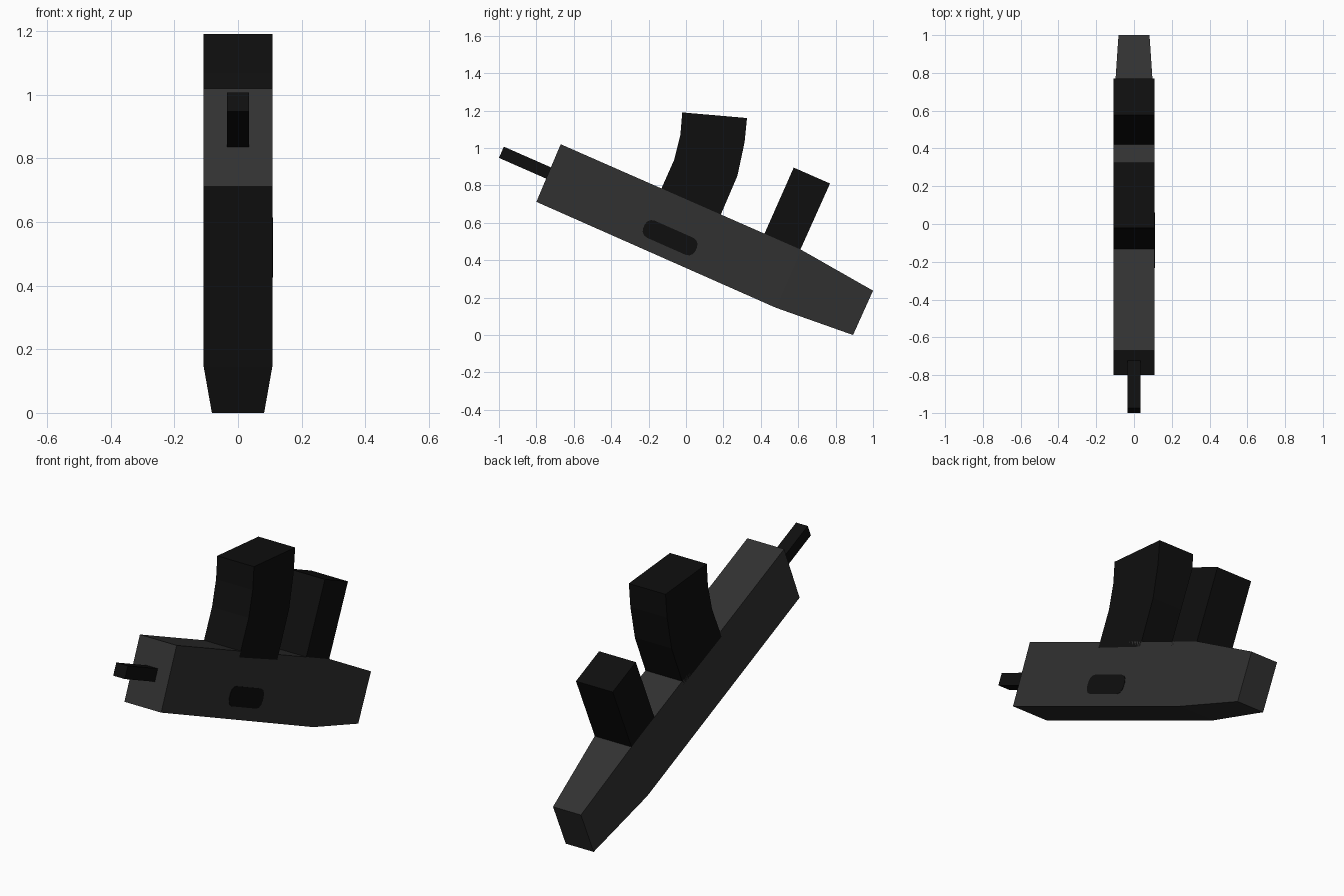
import bpy, bmesh, math

if "Cube" in bpy.data.objects:
    bpy.data.objects.remove(bpy.data.objects["Cube"])


def material(name, v):
    m = bpy.data.materials.new(name)
    m.diffuse_color = (v, v, v, 1)
    m.use_nodes = True
    m.node_tree.nodes["Principled BSDF"].inputs["Base Color"].default_value = m.diffuse_color
    return m


GREY = material("dark grey", 0.031)
BLACK = material("near black", 0.0045)


def slab(name, profile, x0, x1, mat, taper=None):
    """Extrude a (y, z) side profile between x0 and x1; taper scales x by point index."""
    taper = taper or {}
    bm = bmesh.new()
    rings = [[bm.verts.new((x * taper.get(i, 1), y, z))
              for i, (y, z) in enumerate(profile)] for x in (x0, x1)]
    n = len(profile)
    bm.faces.new(rings[0])
    bm.faces.new(rings[1][::-1])
    for i in range(n):
        j = (i + 1) % n
        bm.faces.new((rings[0][i], rings[1][i], rings[1][j], rings[0][j]))
    bmesh.ops.recalc_face_normals(bm, faces=bm.faces)
    me = bpy.data.meshes.new(name)
    bm.to_mesh(me)
    bm.free()
    me.materials.append(mat)
    ob = bpy.data.objects.new(name, me)
    bpy.context.collection.objects.link(ob)
    return ob


W = 0.108

# Receiver: straight tilted block
slab("receiver", [(-0.67, 1.02), (-0.80, 0.712), (0.48, 0.146), (0.615, 0.456)],
     -W, W, GREY)

# Tapered rear end
slab("rear_taper", [(0.615, 0.456), (0.48, 0.146), (0.893, 0.0), (1.0, 0.237)],
     -W, W, GREY, {2: 0.76, 3: 0.76})

# Barrel
slab("barrel", [(-0.974, 1.007), (-1.0, 0.947), (-0.72, 0.824), (-0.694, 0.884)],
     -0.034, 0.034, BLACK)

# Curved magazine
slab("magazine", [(-0.02, 1.19), (-0.03, 1.07), (-0.064, 0.935), (-0.144, 0.755),
                  (0.176, 0.62), (0.275, 0.852), (0.313, 1.03), (0.326, 1.16)],
     -W, W, BLACK)

# Grip
slab("grip", [(0.576, 0.895), (0.41, 0.52), (0.604, 0.44), (0.77, 0.81)],
     -W, W, BLACK)

# Ejection port: rounded plate on the right side only
tilt = math.atan2(-0.566, 1.28)
port = []
for k, (sx, sy) in enumerate([(1, 1), (-1, 1), (-1, -1), (1, -1)]):
    for s in range(4):
        a = math.radians(90 * k + 30 * s)
        u = sx * 0.1125 + 0.04 * math.cos(a)
        v = sy * 0.010 + 0.04 * math.sin(a)
        port.append((-0.085 + u * math.cos(tilt) - v * math.sin(tilt),
                     0.52 + u * math.sin(tilt) + v * math.cos(tilt)))
slab("ejection_port", port, W - 0.002, W + 0.002, BLACK)
